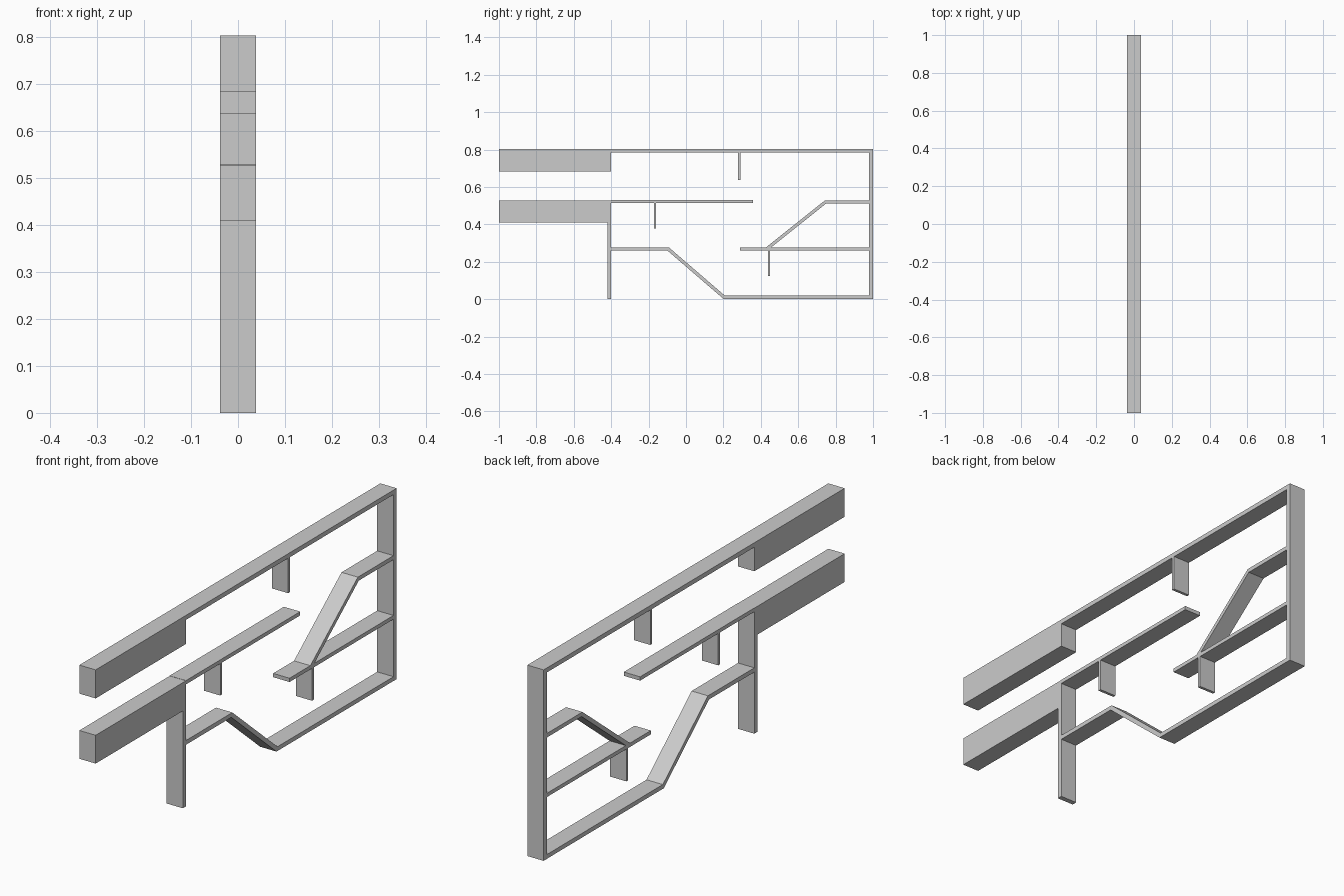
import bpy, bmesh
from mathutils import Vector

if "Cube" in bpy.data.objects:
    bpy.data.objects.remove(bpy.data.objects["Cube"])

HALF_WIDTH = 0.038


def extrude_profile(name, outline):
    """Extrude a (y, z) outline across the full width of the model."""
    bm = bmesh.new()
    face = bm.faces.new([bm.verts.new((-HALF_WIDTH, y, z)) for y, z in outline])
    side = bmesh.ops.extrude_face_region(bm, geom=[face])
    verts = [g for g in side["geom"] if isinstance(g, bmesh.types.BMVert)]
    bmesh.ops.translate(bm, verts=verts, vec=(2 * HALF_WIDTH, 0, 0))
    bmesh.ops.recalc_face_normals(bm, faces=bm.faces)
    mesh = bpy.data.meshes.new(name)
    bm.to_mesh(mesh)
    bm.free()
    obj = bpy.data.objects.new(name, mesh)
    bpy.context.collection.objects.link(obj)
    return obj


def block(name, y0, y1, z0, z1):
    return extrude_profile(name, [(y0, z0), (y1, z0), (y1, z1), (y0, z1)])


def bent_strip(name, path, thickness):
    """Strip of even thickness with mitred bends, following a centre line."""
    pts = [Vector(p) for p in path]
    normals = []
    for a, b in zip(pts, pts[1:]):
        d = (b - a).normalized()
        normals.append(Vector((-d.y, d.x)))
    upper, lower = [], []
    for i, p in enumerate(pts):
        n0, n1 = normals[max(i - 1, 0)], normals[min(i, len(normals) - 1)]
        mitre = (n0 + n1) / (1 + n0.dot(n1)) * thickness / 2
        upper.append(p + mitre)
        lower.append(p - mitre)
    return extrude_profile(name, lower + upper[::-1])


# Long ducts at the front
block("upper_duct", -1.0, -0.4, 0.683, 0.803)
block("lower_duct", -1.0, -0.4, 0.409, 0.528)

# Outer frame
block("roof", -0.4, 0.979, 0.784, 0.803)
block("back_wall", 0.979, 1.0, 0.0, 0.803)
block("front_wall", -0.421, -0.4, 0.0, 0.409)

# Ground floor with a ramp up to the front landing
bent_strip("lower_ramp", [(-0.4, 0.268), (-0.095, 0.268), (0.205, 0.0095), (0.979, 0.0095)], 0.018)

# Middle levels and the ramp up to the back landing
block("upper_floor", -0.4, 0.359, 0.513, 0.529)
block("middle_floor", 0.288, 0.979, 0.26, 0.276)
bent_strip("upper_ramp", [(0.43, 0.268), (0.745, 0.519), (0.979, 0.519)], 0.017)

# Hanging partitions
for name, y, z0, z1 in [("roof_partition", 0.285, 0.637, 0.803),
                        ("upper_floor_partition", -0.166, 0.379, 0.514),
                        ("middle_floor_partition", 0.444, 0.124, 0.261)]:
    block(name, y - 0.006, y + 0.006, z0, z1)
